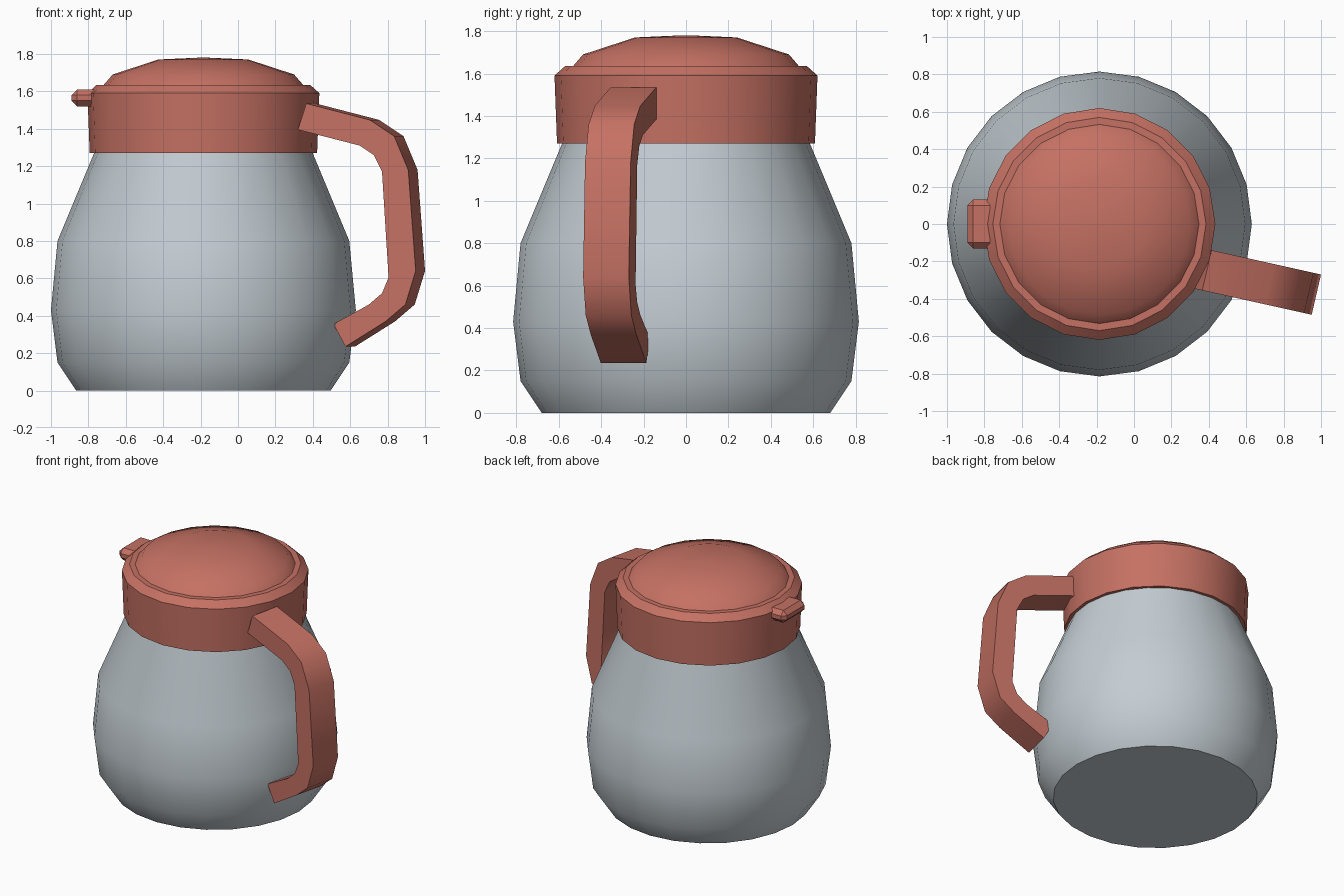
import bpy, bmesh, math
from mathutils import Vector

cube = bpy.data.objects.get("Cube")
if cube:
    bpy.data.objects.remove(cube, do_unlink=True)

AXIS_X = -0.185


def make_material(name, rgb):
    mat = bpy.data.materials.new(name)
    mat.use_nodes = True
    color = (*rgb, 1)
    mat.diffuse_color = color
    mat.node_tree.nodes["Principled BSDF"].inputs["Base Color"].default_value = color
    return mat


clay = make_material("clay red plastic", (0.56, 0.165, 0.125))
glass = make_material("pale grey glass", (0.55, 0.61, 0.65))


def finish(name, bm, mat):
    bmesh.ops.recalc_face_normals(bm, faces=bm.faces)
    mesh = bpy.data.meshes.new(name)
    bm.to_mesh(mesh)
    bm.free()
    mesh.materials.append(mat)
    obj = bpy.data.objects.new(name, mesh)
    bpy.context.collection.objects.link(obj)
    bpy.ops.object.select_all(action='DESELECT')
    obj.select_set(True)
    bpy.context.view_layer.objects.active = obj
    bpy.ops.object.shade_smooth_by_angle(angle=math.radians(35))
    return obj


def loft(bm, rings, cap=True):
    """Bridge closed rings of points, capping both ends."""
    loops = [[bm.verts.new(p) for p in ring] for ring in rings]
    n = len(loops[0])
    for a, b in zip(loops, loops[1:]):
        for i in range(n):
            j = (i + 1) % n
            bm.faces.new((a[i], a[j], b[j], b[i]))
    if cap:
        bm.faces.new(loops[0])
        bm.faces.new(loops[-1])


def lathe(name, profile, sides, mat):
    bm = bmesh.new()
    angles = [math.tau * i / sides for i in range(sides)]
    loft(bm, [[(AXIS_X + r * math.cos(a), r * math.sin(a), z) for a in angles]
              for r, z in profile])
    return finish(name, bm, mat)


# Bulbous vessel, running up inside the collar
lathe("body", [(0.68, 0), (0.78, 0.15), (0.815, 0.43), (0.78, 0.8),
               (0.58, 1.28), (0.57, 1.4)], 24, glass)

# Collar with a chamfered rim
lathe("collar", [(0.57, 1.4), (0.575, 1.27), (0.608, 1.27), (0.62, 1.59),
                 (0.57, 1.635), (0.5, 1.635)], 20, clay)

# Domed lid
lathe("lid", [(0.535, 1.632), (0.485, 1.69), (0.24, 1.77), (0.02, 1.78)], 20, clay)

# Thumb tab opposite the handle: a chamfered block
bm = bmesh.new()
bmesh.ops.create_cube(bm, size=1)
for v in bm.verts:
    v.co = Vector((v.co.x * 0.15 - 0.815, v.co.y * 0.26, v.co.z * 0.09 + 1.565))
bmesh.ops.bevel(bm, geom=bm.edges[:], offset=0.03, segments=1, affect='EDGES')
finish("thumb_tab", bm, clay)

# Handle: inner and outer outlines (x, z) on the front face, turned slightly forward
inner = [(0.32, 1.395), (0.65, 1.31), (0.725, 1.26), (0.77, 1.17),
         (0.805, 0.605), (0.77, 0.52), (0.70, 0.46), (0.51, 0.355)]
outer = [(0.365, 1.535), (0.705, 1.447), (0.835, 1.36), (0.91, 1.18),
         (0.95, 0.64), (0.895, 0.46), (0.79, 0.37), (0.575, 0.235)]
across = Vector((0.05, 0.215, 0))
rings = []
for p, q in zip(inner, outer):
    a, b = (Vector((x, -0.274 - 0.222 * x, z)) for x, z in (p, q))
    rings.append([a, b, b + across, a + across])
bm = bmesh.new()
loft(bm, rings)
finish("handle", bm, clay)
